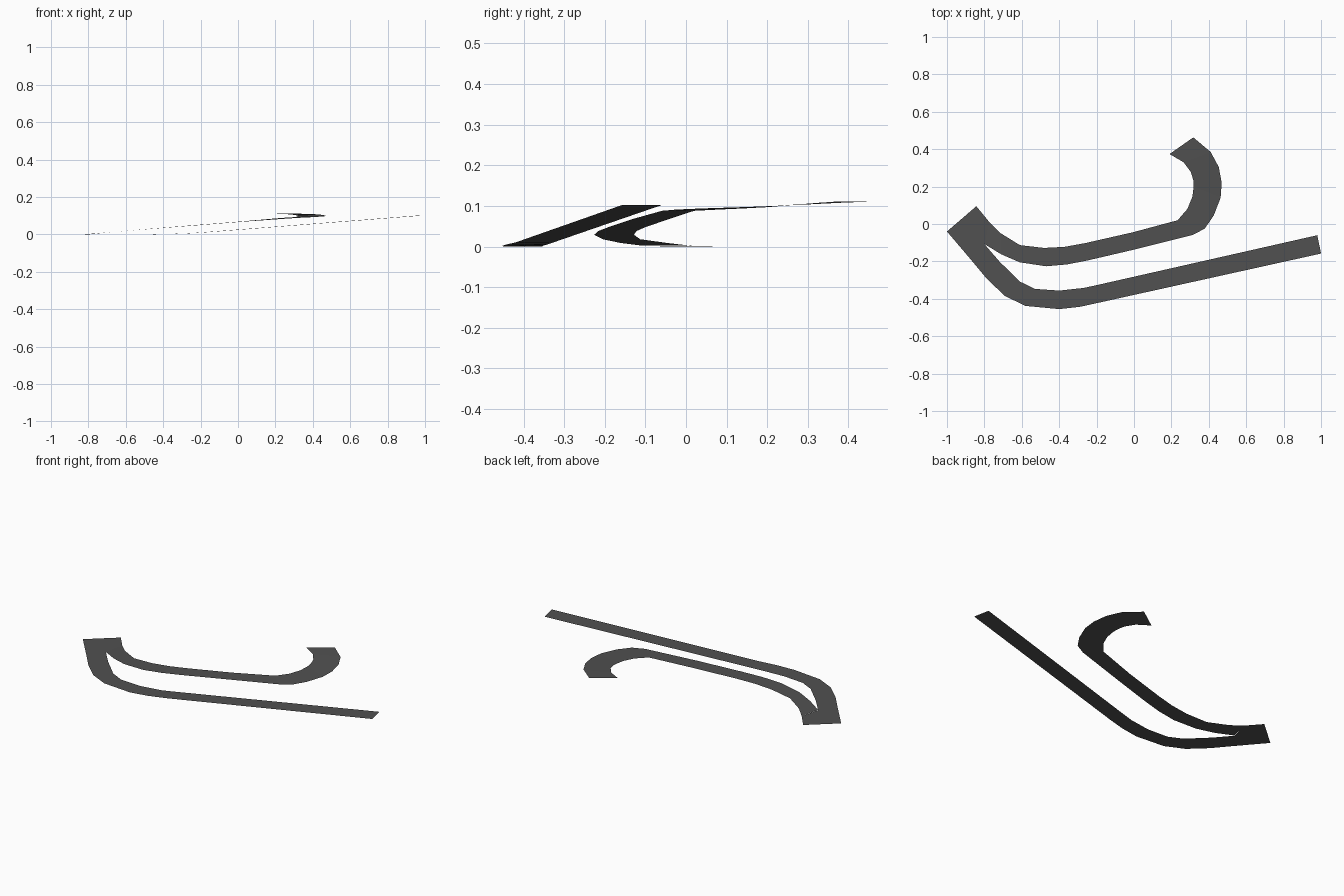
import bpy

asphalt = bpy.data.materials.new("dark grey asphalt")
asphalt.diffuse_color = (0.082, 0.082, 0.082, 1)


def sheet(name, verts, faces):
    mesh = bpy.data.meshes.new(name)
    mesh.from_pydata(verts, [], faces)
    mesh.materials.append(asphalt)
    obj = bpy.data.objects.new(name, mesh)
    bpy.context.collection.objects.link(obj)
    return obj


def ribbon(name, stations):
    """Road strip from (right x, right y, left x, left y, height) stations."""
    verts = []
    for rx, ry, lx, ly, z in stations:
        verts += [(rx, ry, z), (lx, ly, z)]
    faces = [(2 * i, 2 * i + 2, 2 * i + 3, 2 * i + 1)
             for i in range(len(stations) - 1)]
    return sheet(name, verts, faces)


# shared mouth of the fork, flat on the ground
sheet("entry_road",
      [(-1, -0.04, 0), (-0.87, -0.193, 0), (-0.80, -0.107, 0),
       (-0.775, 0.012, 0.002), (-0.843, 0.095, 0)],
      [(0, 1, 2), (0, 2, 4), (2, 3, 4)])

# front branch: bends, then climbs in a long straight
ribbon("straight_ramp", [
    (-0.87, -0.193, -0.80, -0.107, 0),
    (-0.785, -0.295, -0.72, -0.20, 0),
    (-0.69, -0.385, -0.61, -0.308, 0),
    (-0.58, -0.438, -0.53, -0.347, 0),
    (-0.40, -0.455, -0.40, -0.356, 0.001),
    (-0.29, -0.443, -0.27, -0.342, 0.005),
    (-0.185, -0.420, -0.20, -0.327, 0.010),
    (1.0, -0.158, 0.98, -0.06, 0.102),
])

# rear branch: bends, climbs, then curls back on itself
ribbon("curling_ramp", [
    (-0.80, -0.107, -0.775, 0.012, 0.002),
    (-0.71, -0.162, -0.715, -0.048, 0.009),
    (-0.61, -0.205, -0.61, -0.113, 0.018),
    (-0.47, -0.226, -0.48, -0.128, 0.029),
    (-0.356, -0.216, -0.37, -0.122, 0.038),
    (-0.24, -0.193, -0.26, -0.102, 0.047),
    (0.013, -0.134, -0.005, -0.044, 0.067),
    (0.313, -0.059, 0.233, 0.02, 0.088),
    (0.378, -0.025, 0.285, 0.08, 0.091),
    (0.426, 0.045, 0.312, 0.145, 0.094),
    (0.463, 0.14, 0.319, 0.20, 0.097),
    (0.469, 0.22, 0.317, 0.235, 0.100),
    (0.453, 0.305, 0.303, 0.28, 0.104),
    (0.41, 0.385, 0.265, 0.33, 0.108),
    (0.317, 0.463, 0.19, 0.374, 0.111),
])
